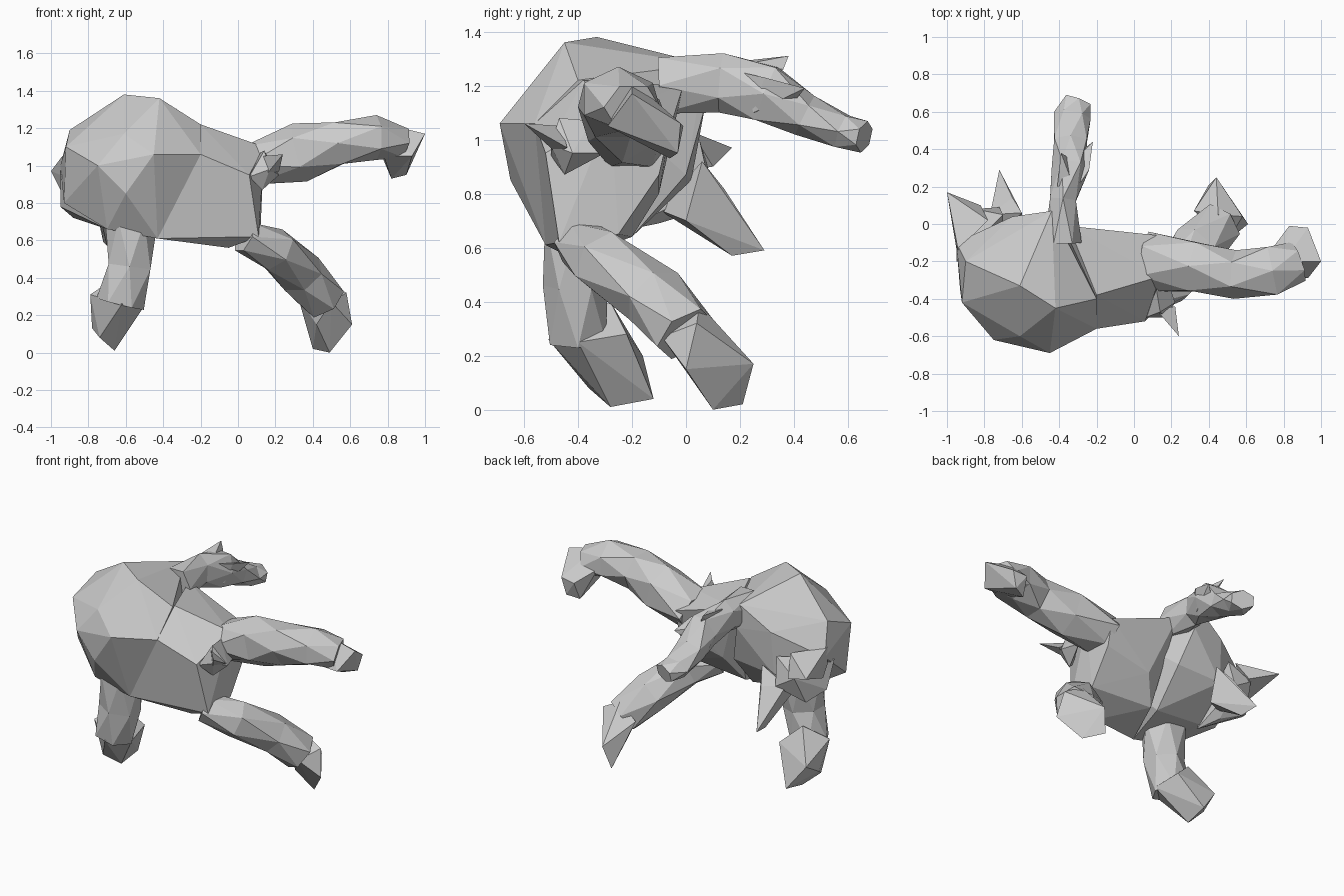
import bpy, bmesh, math
from mathutils import Vector


def finish(name, bm):
    bmesh.ops.recalc_face_normals(bm, faces=bm.faces[:])
    mesh = bpy.data.meshes.new(name)
    bm.to_mesh(mesh)
    bm.free()
    ob = bpy.data.objects.new(name, mesh)
    bpy.context.collection.objects.link(ob)
    return ob


def hull(name, pts):
    """Faceted lump stretched over a few corner points."""
    bm = bmesh.new()
    for p in pts:
        bm.verts.new(p)
    bmesh.ops.convex_hull(bm, input=bm.verts[:])
    loose = [v for v in bm.verts if not v.link_faces]
    bmesh.ops.delete(bm, geom=loose, context='VERTS')
    bmesh.ops.triangulate(bm, faces=bm.faces[:])
    return finish(name, bm)


def limb(name, stations, ref=(0, 0, 1), sides=6):
    """Triangulated tube; station = x, y, z, half width, half height."""
    bm = bmesh.new()
    ref = Vector(ref)
    cs = [Vector(s[:3]) for s in stations]
    rings = []
    for i, s in enumerate(stations):
        t = (cs[min(i + 1, len(cs) - 1)] - cs[max(i - 1, 0)]).normalized()
        side = t.cross(ref).normalized()
        up = side.cross(t)
        ring = []
        for k in range(sides):
            a = 2 * math.pi * (k + 0.5 * (i % 2)) / sides
            ring.append(bm.verts.new(cs[i] + side * s[3] * math.cos(a) + up * s[4] * math.sin(a)))
        rings.append(ring)
    for i in range(len(rings) - 1):
        a, b = rings[i], rings[i + 1]
        for k in range(sides):
            n = (k + 1) % sides
            if i % 2 == 0:
                bm.faces.new((a[k], a[n], b[k]))
                bm.faces.new((a[n], b[n], b[k]))
            else:
                bm.faces.new((a[k], b[n], b[k]))
                bm.faces.new((a[k], a[n], b[n]))
    bm.faces.new(rings[0])
    bm.faces.new(rings[-1])
    return finish(name, bm)


# Large domed mass on the left
hull("domed_body", [
    (-.61, -.33, 1.38), (-.42, -.45, 1.36), (-.2, -.4, 1.22), (-.45, -.69, 1.06),
    (-.61, -.6, 1.17), (-.75, -.62, 1.0), (-.6, -.65, .85), (-.92, -.42, 1.1),
    (-.9, -.2, 1.19), (-.95, -.1, 1.0), (-.93, -.35, .8), (-.43, -.52, .61),
    (-.7, -.5, .66), (-.7, -.22, .68), (-.65, .04, 1.14), (-.44, .07, 1.28),
    (-.42, .07, 1.12), (-.35, 0, .87), (-.2, -.56, 1.06), (-.35, -.2, .64), (-.66, .02, .85)])

# Narrower trunk running to the right
hull("trunk", [
    (-.2, -.56, 1.06), (.06, -.52, .95), (.11, -.47, .62), (-.05, -.42, .56),
    (-.43, -.52, .61), (-.2, -.38, 1.22), (0, -.3, 1.14), (.14, -.28, 1.1),
    (.12, -.25, .65), (-.17, -.07, 1.12), (-.2, -.1, .8), (.12, -.06, 1.04),
    (.12, -.1, .87), (-.3, -.2, .64), (-.35, -.01, 1.2)])

# Long limb reaching right, hooked down at the end
limb("right_limb", [
    (.06, -.2, 1.0, .16, .12), (.33, -.23, 1.07, .15, .16), (.54, -.27, 1.12, .13, .13),
    (.74, -.25, 1.15, .15, .12), (.88, -.2, 1.12, .11, .09)])
hull("right_hook", [
    (1, -.2, 1.17), (.93, -.29, 1.05), (.82, -.06, .93), (.9, -.03, .95), (.93, -.02, 1.06),
    (.83, -.01, 1.05), (.74, -.13, 1.12), (.78, -.28, 1.05), (.8, -.2, 1.22)])

# Limb reaching backward, blunt end with two finger spurs
limb("rear_limb", [
    (-.38, -.1, 1.2, .1, .12), (-.38, .13, 1.21, .08, .11), (-.34, .3, 1.17, .1, .12),
    (-.34, .44, 1.09, .1, .08), (-.33, .58, 1.03, .1, .07), (-.3, .66, 1.01, .08, .06)])
hull("upper_finger", [(-.41, .2, 1.29), (-.33, .22, 1.28), (-.37, .25, 1.18),
                      (-.39, .38, 1.31), (-.36, .36, 1.26)])
hull("side_finger", [(-.3, .2, 1.25), (-.28, .25, 1.1), (-.36, .3, 1.2),
                     (-.22, .44, 1.19), (-.24, .29, 1.23), (-.27, .4, 1.14)])

# Two standing legs with wedge feet
limb("left_leg", [
    (-.57, -.4, .7, .14, .14), (-.58, -.41, .46, .13, .12), (-.63, -.4, .26, .13, .12)],
    ref=(0, 1, 0))
hull("left_foot", [
    (-.66, -.28, .01), (-.65, -.12, .04), (-.74, -.36, .08), (-.78, -.28, .13), (-.77, -.16, .2),
    (-.5, -.4, .25), (-.53, -.22, .28), (-.62, -.51, .26), (-.79, -.38, .31), (-.66, -.28, .4)])
limb("right_leg", [
    (.03, -.4, .62, .1, .09), (.2, -.31, .55, .13, .12), (.34, -.12, .42, .14, .12),
    (.46, 0, .28, .13, .12)])
hull("right_foot", [
    (.61, 0, .15), (.58, .04, .32), (.49, .1, 0), (.4, .21, .02), (.44, .25, .17),
    (.42, 0, .15), (.32, .07, .3), (.5, -.09, .27), (.45, .05, .39)])

# Small hand at the front of the trunk
hull("small_hand", [(.06, -.5, .94), (.14, -.47, 1.08), (.13, -.45, .87), (.22, -.42, .95),
                    (.18, -.3, .95), (.12, -.35, 1.07), (.17, -.5, .98)])
hull("small_finger", [(.12, -.46, 1.05), (.22, -.44, .97), (.15, -.48, .95), (.24, -.6, 1.06)])

# Pointed growths at the back left
hull("side_horn", [(-.94, -.14, 1.05), (-.95, -.08, .87), (-.78, .02, 1.03),
                   (-.82, .1, .9), (-1.0, .17, .97), (-.95, -.13, .95)])
hull("side_lump", [(-.95, -.2, .95), (-.95, -.12, .78), (-.88, 0, .72), (-.76, -.1, .69),
                   (-.72, .09, .82), (-.7, .05, 1.0), (-.85, .08, .9), (-.7, -.25, .66)])
hull("lower_spur", [(-.77, .05, .82), (-.6, .06, .92), (-.65, .14, .82), (-.6, 0, .7),
                    (-.74, -.1, .74), (-.7, .08, .66), (-.7, .17, .57), (-.72, .29, .59)])
